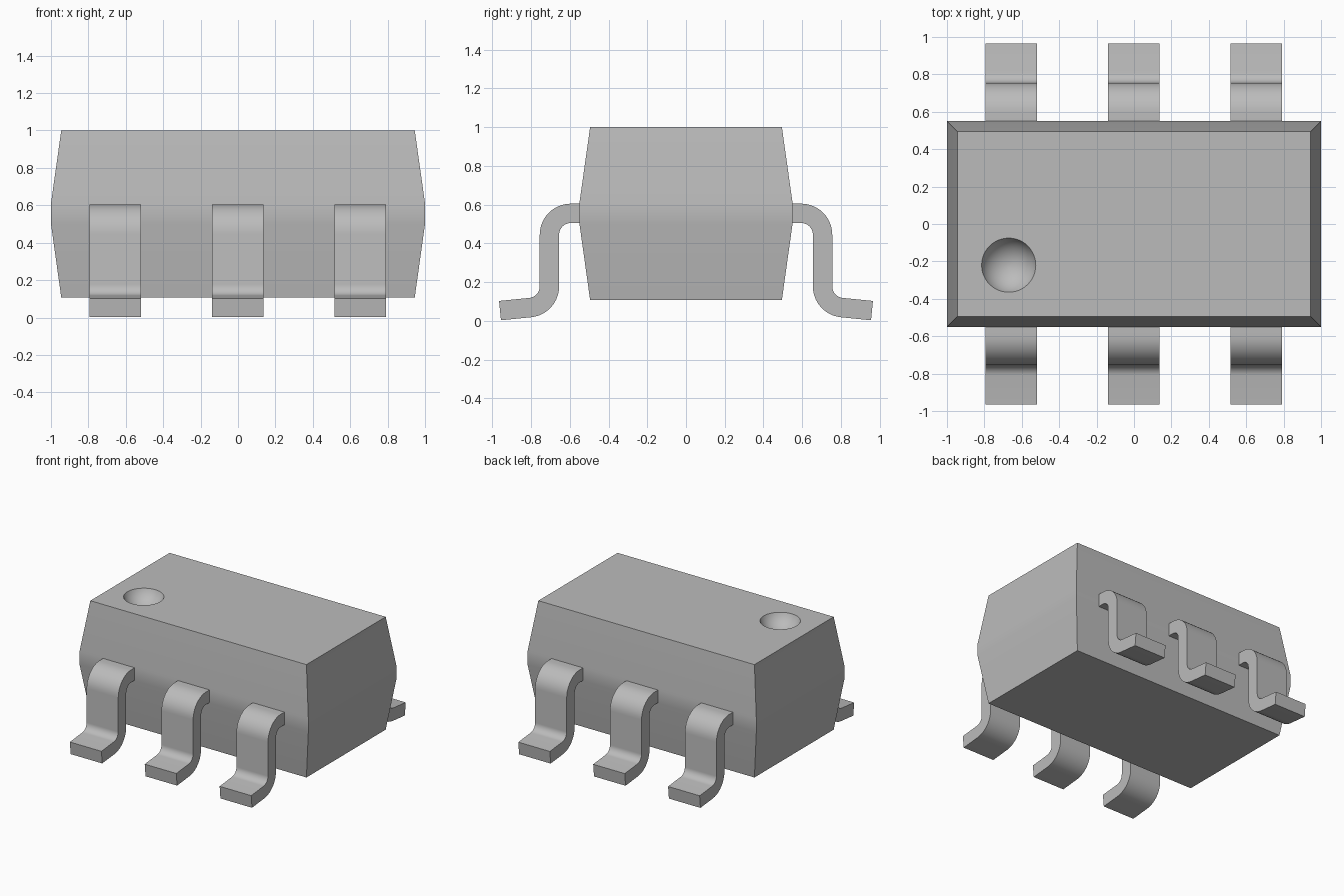
import bpy
import bmesh
from math import radians, sin, cos, tau
from mathutils import Vector

cube = bpy.data.objects.get("Cube")
if cube:
    bpy.data.objects.remove(cube, do_unlink=True)

grey = bpy.data.materials.new("neutral grey")
grey.use_nodes = True
COLOUR = (0.5, 0.5, 0.5, 1)
grey.diffuse_color = COLOUR
grey.node_tree.nodes["Principled BSDF"].inputs["Base Color"].default_value = COLOUR


def make_object(name, bm):
    bmesh.ops.recalc_face_normals(bm, faces=bm.faces)
    mesh = bpy.data.meshes.new(name)
    bm.to_mesh(mesh)
    bm.free()
    mesh.materials.append(grey)
    obj = bpy.data.objects.new(name, mesh)
    bpy.context.collection.objects.link(obj)
    return obj


def activate(obj):
    bpy.ops.object.select_all(action='DESELECT')
    obj.select_set(True)
    bpy.context.view_layer.objects.active = obj


def smooth(obj):
    activate(obj)
    bpy.ops.object.shade_smooth_by_angle(angle=radians(30))


# Package body: stacked rectangles, widest around the lead line
bm = bmesh.new()
rings = []
for z, hx, hy in ((0.108, 0.945, 0.495), (0.5, 1, 0.55), (0.61, 1, 0.55), (1, 0.945, 0.495)):
    rings.append([bm.verts.new((sx * hx, sy * hy, z))
                  for sx, sy in ((-1, -1), (1, -1), (1, 1), (-1, 1))])
for low, high in zip(rings, rings[1:]):
    for i in range(4):
        j = (i + 1) % 4
        bm.faces.new((low[i], low[j], high[j], high[i]))
bm.faces.new(rings[0])
bm.faces.new(rings[-1])
body = make_object("package_body", bm)

# Round dimple marking the first lead
rim, depth = 0.145, 0.1
radius = (rim ** 2 + depth ** 2) / (2 * depth)
bm = bmesh.new()
bmesh.ops.create_uvsphere(bm, u_segments=48, v_segments=32, radius=radius)
bmesh.ops.translate(bm, verts=bm.verts, vec=(-0.67, -0.22, 1 + radius - depth))
cutter = make_object("dimple_cutter", bm)
cutter.hide_render = True
activate(body)
cut = body.modifiers.new("dimple", 'BOOLEAN')
cut.operation = 'DIFFERENCE'
cut.solver = 'EXACT'
cut.object = cutter
bpy.ops.object.modifier_apply(modifier=cut.name)
bpy.data.objects.remove(cutter, do_unlink=True)
smooth(body)
weighted = body.modifiers.new("weighted normals", 'WEIGHTED_NORMAL')
weighted.keep_sharp = True

# Lead centre line: (outward, up) points, each with its upper-side normal
BEND, STEPS, TILT = 0.11, 10, radians(5.7)
path = [(Vector((0.54, 0.555)), Vector((0, 1)))]
for i in range(STEPS + 1):
    a = tau / 4 * (1 - i / STEPS)
    n = Vector((cos(a), sin(a)))
    path.append((Vector((0.595, 0.445)) + n * BEND, n))
for i in range(STEPS + 1):
    a = tau / 2 + (tau / 4 - TILT) * i / STEPS
    n = Vector((cos(a), sin(a)))
    path.append((Vector((0.815, 0.178)) + n * BEND, -n))
path.append((Vector((0.96, 0.053)), Vector((sin(TILT), cos(TILT)))))


def make_lead(name, x, side):
    half_width, half_thick = 0.138, 0.05
    bm = bmesh.new()
    sections = []
    for p, n in path:
        section = []
        for sx, sn in ((-1, -1), (1, -1), (1, 1), (-1, 1)):
            q = p + n * half_thick * sn
            section.append(bm.verts.new((x + sx * half_width, side * q.x, q.y)))
        sections.append(section)
    for a, b in zip(sections, sections[1:]):
        for i in range(4):
            j = (i + 1) % 4
            bm.faces.new((a[i], a[j], b[j], b[i]))
    bm.faces.new(sections[0])
    bm.faces.new(sections[-1])
    smooth(make_object(name, bm))


# Three leads along the front and three along the back
for row, side in (("front", -1), ("back", 1)):
    for column, x in (("right", -0.657), ("middle", -0.002), ("left", 0.653)):
        make_lead(f"{row}_{column}_lead", x, side)
